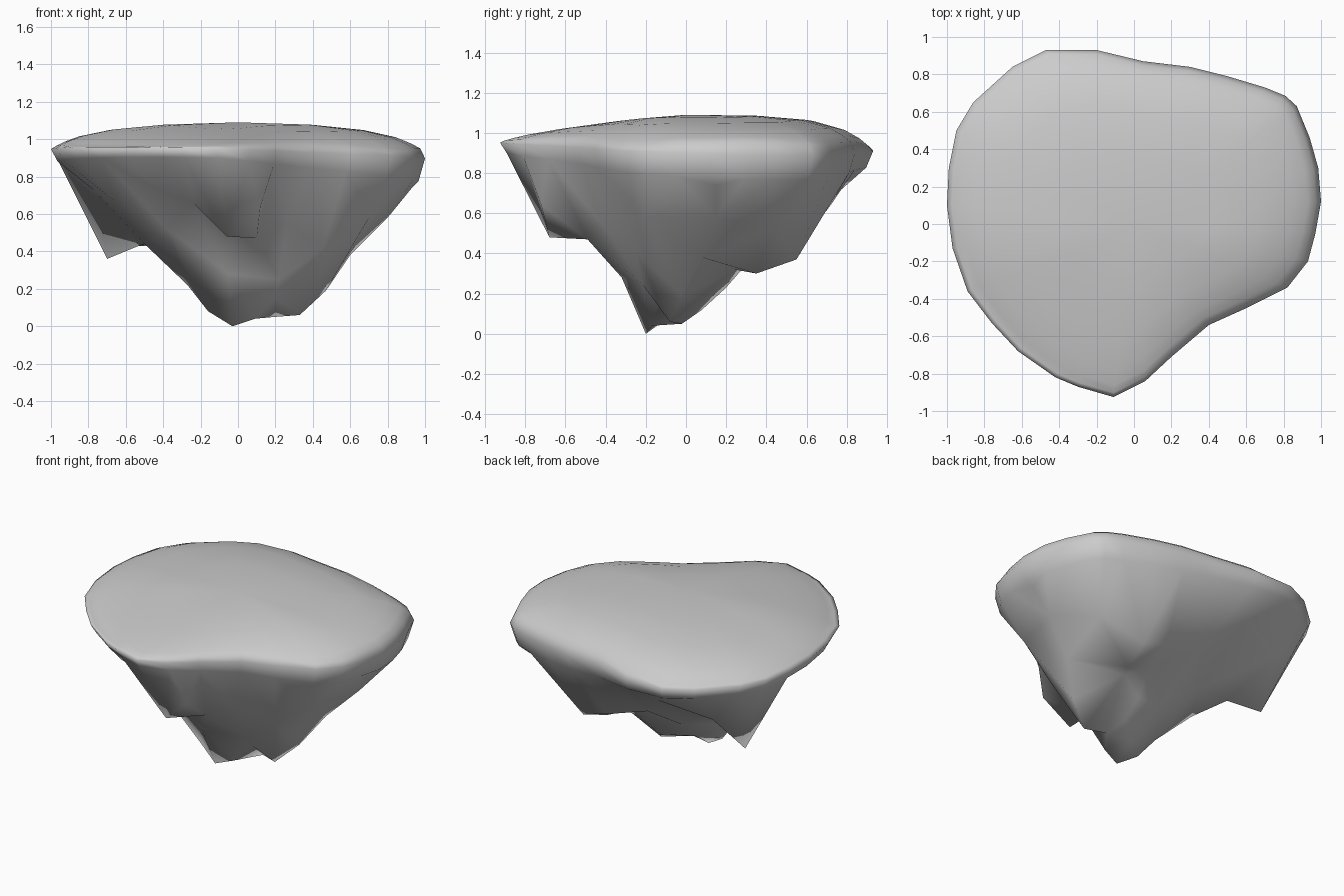
import bpy, bmesh
from mathutils import Vector
from mathutils.geometry import delaunay_2d_cdt

if "Cube" in bpy.data.objects:
    bpy.data.objects.remove(bpy.data.objects["Cube"])

# Plan outline of the rim
OUTLINE = [(-.47, .93), (-.2, .93), (.05, .87), (.3, .84), (.5, .79), (.7, .73), (.81, .685),
           (.87, .63), (.94, .46), (.985, .3), (1, .12), (.97, -.05), (.93, -.2), (.82, -.34),
           (.6, -.45), (.4, -.54), (.2, -.71), (.06, -.84), (-.11, -.925), (-.3, -.87),
           (-.42, -.82), (-.62, -.68), (-.76, -.53), (-.89, -.36), (-.97, -.13), (-1, .1),
           (-.99, .3), (-.95, .5), (-.86, .65), (-.65, .84)]

# Main crags and ridges hanging below
RIDGES = [(-.03, -.2, 0), (.09, -.17, .04), (-.16, -.16, .08), (-.27, -.12, .22),
          (-.5, -.05, .44), (-.05, -.32, .28), (-.02, -.06, .1),         # central crag
          (-.06, -.68, .48), (.1, -.49, .47), (.12, -.72, .64),          # front crag
          (.2, -.02, .05), (.33, -.08, .06), (.47, -.02, .19), (.6, .08, .38),
          (.8, .15, .58), (.93, .15, .74),                               # right crag
          (.14, .08, .12), (.34, .35, .3), (.38, .55, .37), (.2, .55, .42),  # back crag
          (-.7, .37, .36), (-.53, .25, .43)]                             # left crag
# Hollows between the crags
HOLLOWS = [(.2, -.14, .16), (.22, -.22, .25), (.13, .2, .23), (.28, .24, .32), (.15, .33, .38),
           (-.3, .25, .43), (-.08, .15, .27),
           (.45, -.25, .41), (.7, -.2, .58), (.26, -.42, .55),
           (-.38, -.35, .52), (-.24, -.5, .66), (-.45, -.6, .74), (-.65, -.18, .66),
           (-.76, .05, .72), (-.1, .55, .52), (-.3, .72, .71), (.12, .72, .64),
           (.62, .42, .52), (-.62, .6, .62)]


def rim_z(x, y):
    return .925 - .025 * y - .025 * x


bm = bmesh.new()


def ring(scale, height):
    return [bm.verts.new((x * scale, y * scale, height(x, y))) for x, y in OUTLINE]


def bridge(a, b):
    n = len(a)
    for i in range(n):
        j = (i + 1) % n
        bm.faces.new((a[i], a[j], b[j], b[i]))


# Domed top surface, ring by ring
rim = ring(1, rim_z)
prev = rim
for s in (.975, .93, .85, .68, .4):
    def dome(x, y, s=s):
        px, py = x * s, y * s
        slope = .13 * max(0, -py - .1) + .1 * max(0, py) ** 3
        slope += .07 * max(0, px) * max(0, .3 - py) * s ** 3
        return 1.09 - .08 * px * px - slope - .06 * (1 + .6 * py) * s ** 8
    cur = ring(s, dome)
    bridge(prev, cur)
    prev = cur
peak = bm.verts.new((0, 0, 1.09))
for i in range(len(prev)):
    bm.faces.new((prev[i], prev[(i + 1) % len(prev)], peak))

# Rounded lower lip, deeper on the right side
lip = ring(.965, lambda x, y: rim_z(x, y) - .065 - .015 * y - .05 * max(0, x + .1))
bridge(lip, rim)

# Rocky underside, triangulated between lip and crag points
under = lip + [bm.verts.new(p) for p in RIDGES + HOLLOWS]
n = len(lip)
flat = [Vector((v.co.x, v.co.y)) for v in under]
edges = [(i, (i + 1) % n) for i in range(n)]
res = delaunay_2d_cdt(flat, edges, [], 1, 1e-5)
for f in res[2]:
    bm.faces.new([under[res[3][i][0]] for i in f])

bmesh.ops.recalc_face_normals(bm, faces=bm.faces)
for f in bm.faces:
    f.smooth = True
mesh = bpy.data.meshes.new("floating_rock")
bm.to_mesh(mesh)
bm.free()
bpy.context.collection.objects.link(bpy.data.objects.new("floating_rock", mesh))
